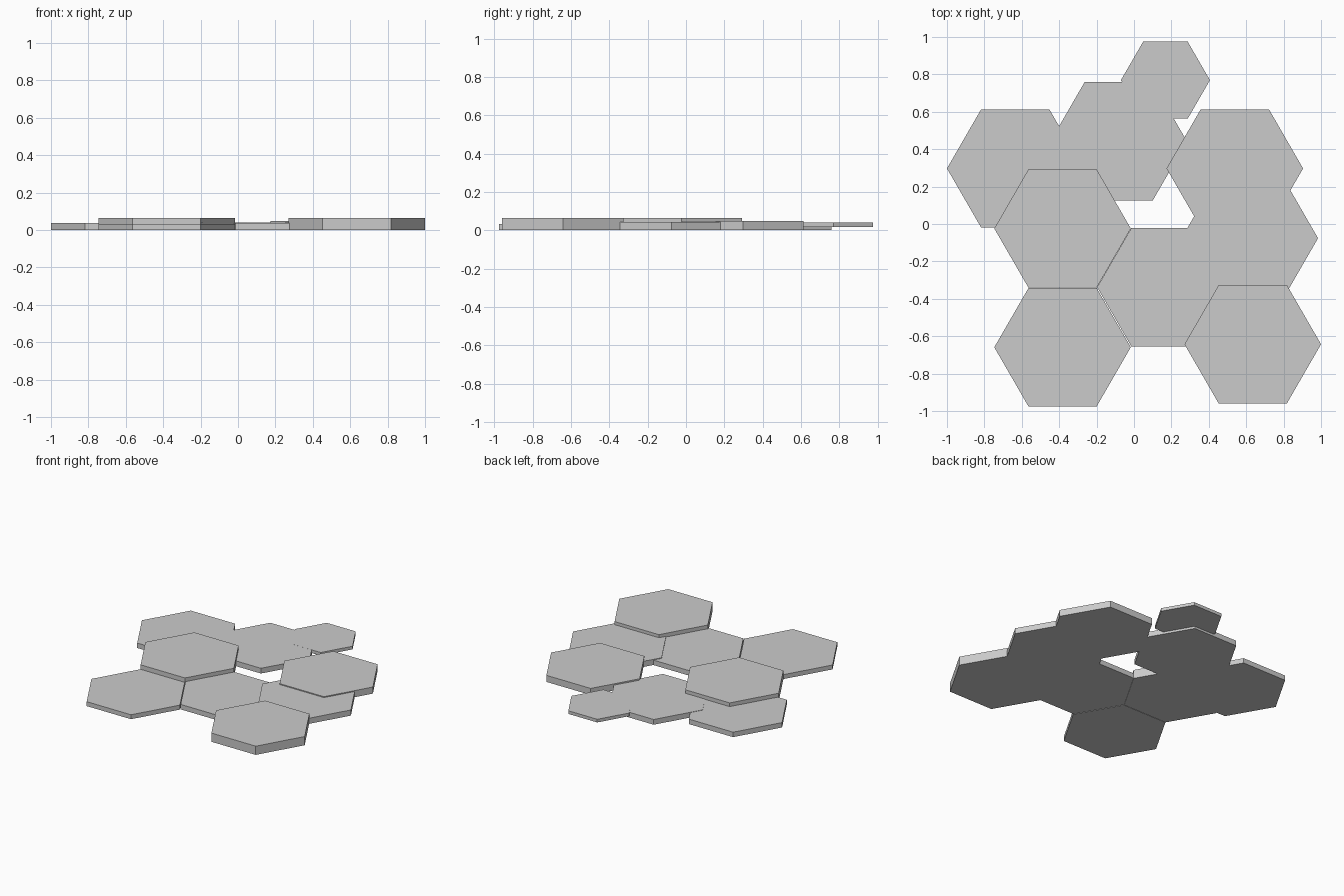
import bpy, bmesh, math

if "Cube" in bpy.data.objects:
    bpy.data.objects.remove(bpy.data.objects["Cube"])


def hex_tile(name, x, y, radius, bottom, top):
    """Flat hexagonal slab with corners pointing along x."""
    bm = bmesh.new()
    ring = [bm.verts.new((x + radius * math.cos(i * math.pi / 3),
                          y + radius * math.sin(i * math.pi / 3), bottom))
            for i in range(6)]
    base = bm.faces.new(ring)
    result = bmesh.ops.extrude_face_region(bm, geom=[base], use_keep_orig=True)
    for v in result["geom"]:
        if isinstance(v, bmesh.types.BMVert):
            v.co.z = top
    bmesh.ops.recalc_face_normals(bm, faces=bm.faces)
    mesh = bpy.data.meshes.new(name)
    bm.to_mesh(mesh)
    bm.free()
    obj = bpy.data.objects.new(name, mesh)
    bpy.context.collection.objects.link(obj)
    return obj


R = 0.365

# Large paving tiles resting on the ground: name, centre x, centre y, height
tiles = [
    ("front_left_tile", -0.382, -0.659, 0.033),
    ("middle_left_tile", -0.382, -0.024, 0.065),
    ("front_right_tile", 0.635, -0.643, 0.065),
    ("front_centre_tile", 0.168, -0.338, 0.037),
    ("middle_right_tile", 0.619, -0.076, 0.042),
    ("back_right_tile", 0.539, 0.297, 0.049),
    ("back_centre_tile", -0.082, 0.442, 0.039),
    ("back_left_tile", -0.635, 0.297, 0.037),
]
for name, x, y, height in tiles:
    hex_tile(name, x, y, R, 0.0, height)

# Small raised tile at the back
hex_tile("small_back_tile", 0.168, 0.769, 0.238, 0.016, 0.0395)
